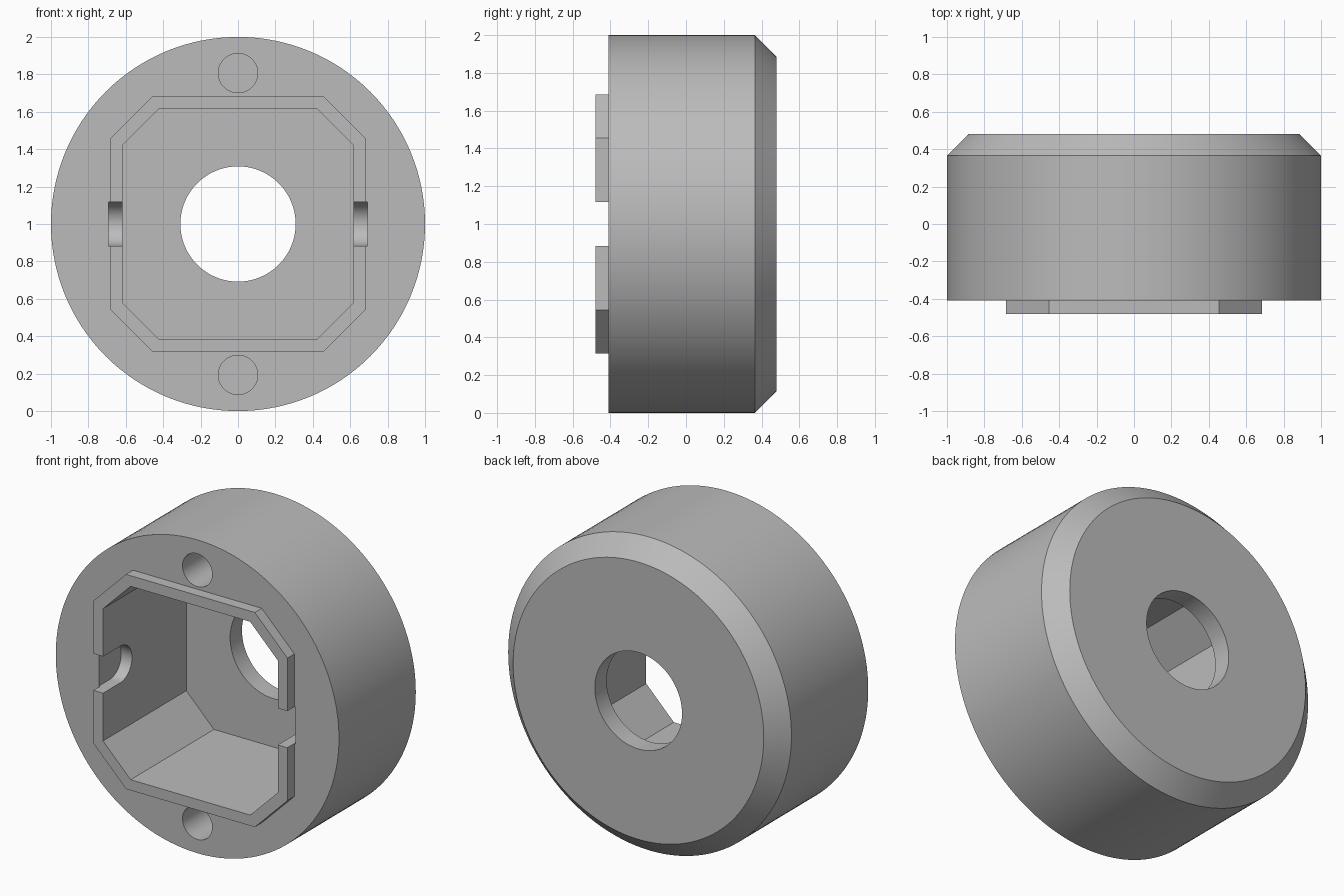
import bpy, bmesh
from math import sin, cos, pi, radians
from mathutils import Vector

cube = bpy.data.objects.get("Cube")
if cube:
    bpy.data.objects.remove(cube, do_unlink=True)

grey = bpy.data.materials.new("plain grey")
grey.use_nodes = True
colour = (0.5, 0.5, 0.5, 1)
grey.diffuse_color = colour
grey.node_tree.nodes["Principled BSDF"].inputs["Base Color"].default_value = colour

MID = 1.0      # height of the main axis
FRONT = -0.41  # front face of the round body
BACK = 0.48


def circle(r, z=MID, n=128):
    return [(r * cos(2 * pi * i / n), z + r * sin(2 * pi * i / n)) for i in range(n)]


def octagon(half, flat):
    """Square outline with clipped corners."""
    quarter = [(half, -flat), (half, flat), (flat, half), (-flat, half)]
    return [(x, MID + z) for x, z in quarter + [(-x, -z) for x, z in quarter]]


def loft(name, rings, axis="Y"):
    """Solid through outlines placed at given positions along an axis."""
    bm = bmesh.new()
    loops = []
    for pos, outline in rings:
        pts = [(u, pos, v) if axis == "Y" else (pos, u, v) for u, v in outline]
        loops.append([bm.verts.new(Vector(p)) for p in pts])
    for a, b in zip(loops, loops[1:]):
        for i in range(len(a)):
            j = (i + 1) % len(a)
            bm.faces.new((a[i], a[j], b[j], b[i]))
    bm.faces.new(loops[0])
    bm.faces.new(loops[-1])
    bmesh.ops.recalc_face_normals(bm, faces=bm.faces)
    mesh = bpy.data.meshes.new(name)
    bm.to_mesh(mesh)
    bm.free()
    mesh.materials.append(grey)
    obj = bpy.data.objects.new(name, mesh)
    bpy.context.collection.objects.link(obj)
    return obj


def combine(target, tool, operation):
    """Apply a boolean and remove the tool."""
    mod = target.modifiers.new(tool.name, "BOOLEAN")
    mod.operation = operation
    mod.solver = "EXACT"
    mod.object = tool
    bpy.context.view_layer.objects.active = target
    bpy.ops.object.modifier_apply(modifier=mod.name)
    bpy.data.objects.remove(tool, do_unlink=True)


# Round body with a chamfered back rim
housing = loft("housing", [(FRONT, circle(1)), (0.365, circle(1)), (BACK, circle(0.885))])

# Raised lip around the opening
outer = octagon(0.685, 0.455)
combine(housing, loft("lip", [(-BACK, outer), (-0.2, outer)]), "UNION")

# Clipped-corner cavity, and the round bore through the back wall
inner = octagon(0.617, 0.422)
combine(housing, loft("cavity", [(-0.7, inner), (0.36, inner)]), "DIFFERENCE")
combine(housing, loft("bore", [(0, circle(0.308)), (0.7, circle(0.308))]), "DIFFERENCE")

for side in (-1, 1):
    # Blind pin holes above and below the cavity
    pin = circle(0.105, MID + side * 0.807, 64)
    combine(housing, loft("pin_hole", [(-0.7, pin), (0.1, pin)]), "DIFFERENCE")
    # Round-ended slots through the lip on both sides
    r, end = 0.117, -0.305
    arc = [radians(a) for a in range(-90, 91, 6)]
    slot = [(-0.7, MID - r)] + [(end + r * cos(a), MID + r * sin(a)) for a in arc] + [(-0.7, MID + r)]
    combine(housing, loft("slot", [(side * 0.5, slot), (side * 0.693, slot)], "X"), "DIFFERENCE")

# Smooth round walls, sharp edges kept
bpy.ops.object.select_all(action="DESELECT")
housing.select_set(True)
bpy.context.view_layer.objects.active = housing
bpy.ops.object.shade_smooth_by_angle(angle=radians(25))
